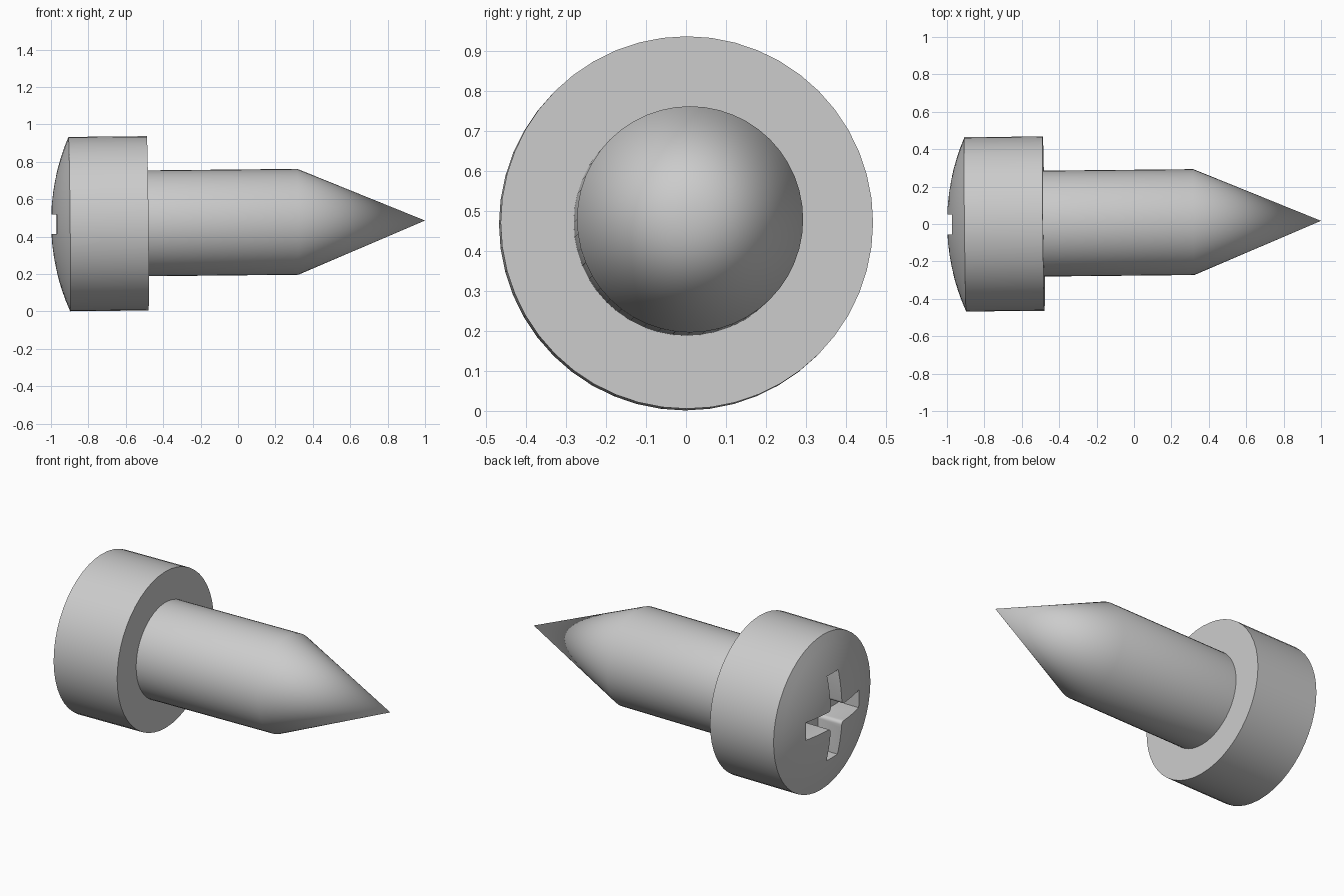
import bpy, bmesh, math
from mathutils import Matrix, Vector

if "Cube" in bpy.data.objects:
    bpy.data.objects.remove(bpy.data.objects["Cube"], do_unlink=True)

SIDES = 48
HEAD_R, DOME_H, HEAD_END = 0.466, 0.098, 0.517
SHAFT_R, SHAFT_END, TIP = 0.283, 1.32, 2.0

steel = bpy.data.materials.new("steel_grey")
steel.use_nodes = True
colour = (0.6, 0.6, 0.6, 1)
steel.diffuse_color = colour
steel.node_tree.nodes["Principled BSDF"].inputs["Base Color"].default_value = colour

# The screw axis is local z, starting at the top of the dome and leaning slightly
axis = Vector((1, 0.01, 0.01))
PLACE = Matrix.Translation((-1, -0.003, 0.466)) @ axis.to_track_quat('Z', 'Y').to_matrix().to_4x4()


def finish(name, bm):
    bmesh.ops.recalc_face_normals(bm, faces=bm.faces)
    mesh = bpy.data.meshes.new(name)
    bm.to_mesh(mesh)
    bm.free()
    mesh.materials.append(steel)
    obj = bpy.data.objects.new(name, mesh)
    bpy.context.collection.objects.link(obj)
    obj.matrix_world = PLACE
    return obj


def lathe(name, profile):
    """Turn (radius, depth) points around the axis."""
    bm = bmesh.new()
    verts = [bm.verts.new((r, 0, z)) for r, z in profile]
    edges = [bm.edges.new(pair) for pair in zip(verts, verts[1:])]
    bmesh.ops.spin(bm, geom=verts + edges, cent=(0, 0, 0), axis=(0, 0, 1),
                   angle=math.tau, steps=SIDES, use_duplicate=False)
    bmesh.ops.remove_doubles(bm, verts=bm.verts, dist=0.0001)
    return finish(name, bm)


def select_only(obj):
    bpy.ops.object.select_all(action='DESELECT')
    obj.select_set(True)
    bpy.context.view_layer.objects.active = obj


# Domed head
ball = (HEAD_R ** 2 + DOME_H ** 2) / (2 * DOME_H)
dome = []
for i in range(9):
    a = math.asin(HEAD_R / ball) * i / 8
    dome.append((ball * math.sin(a), ball * (1 - math.cos(a))))
head = lathe("head", dome + [(HEAD_R, HEAD_END), (0, HEAD_END)])

# Shaft with a conical point
shaft = lathe("shaft", [(0, HEAD_END - 0.02), (SHAFT_R, HEAD_END - 0.02),
                        (SHAFT_R, SHAFT_END), (0, TIP)])

# Cross-shaped driver recess with rounded inner corners
half, reach, fillet, depth = 0.053, 0.255, 0.02, 0.16
bm = bmesh.new()
ring = []
for k in range(4):
    quarter = [(reach, -half), (reach, half)]
    for j in range(5):
        a = math.radians(270 - 22.5 * j)
        c = half + fillet
        quarter.append((c + fillet * math.cos(a), c + fillet * math.sin(a)))
    turn = Matrix.Rotation(k * math.pi / 2, 3, 'Z')
    ring += [bm.verts.new(turn @ Vector((x, y, -0.05))) for x, y in quarter]
base = bm.faces.new(ring)
wall = bmesh.ops.extrude_face_region(bm, geom=[base])
bmesh.ops.translate(bm, vec=(0, 0, depth + 0.05),
                    verts=[v for v in wall["geom"] if isinstance(v, bmesh.types.BMVert)])
cutter = finish("recess_cutter", bm)
cutter.hide_render = True

cut = head.modifiers.new("recess", 'BOOLEAN')
cut.operation = 'DIFFERENCE'
cut.solver = 'EXACT'
cut.object = cutter
bpy.context.view_layer.update()
select_only(head)
bpy.ops.object.modifier_apply(modifier=cut.name)
bpy.data.objects.remove(cutter, do_unlink=True)

for part in (head, shaft):
    select_only(part)
    bpy.ops.object.shade_smooth_by_angle(angle=math.radians(30))
